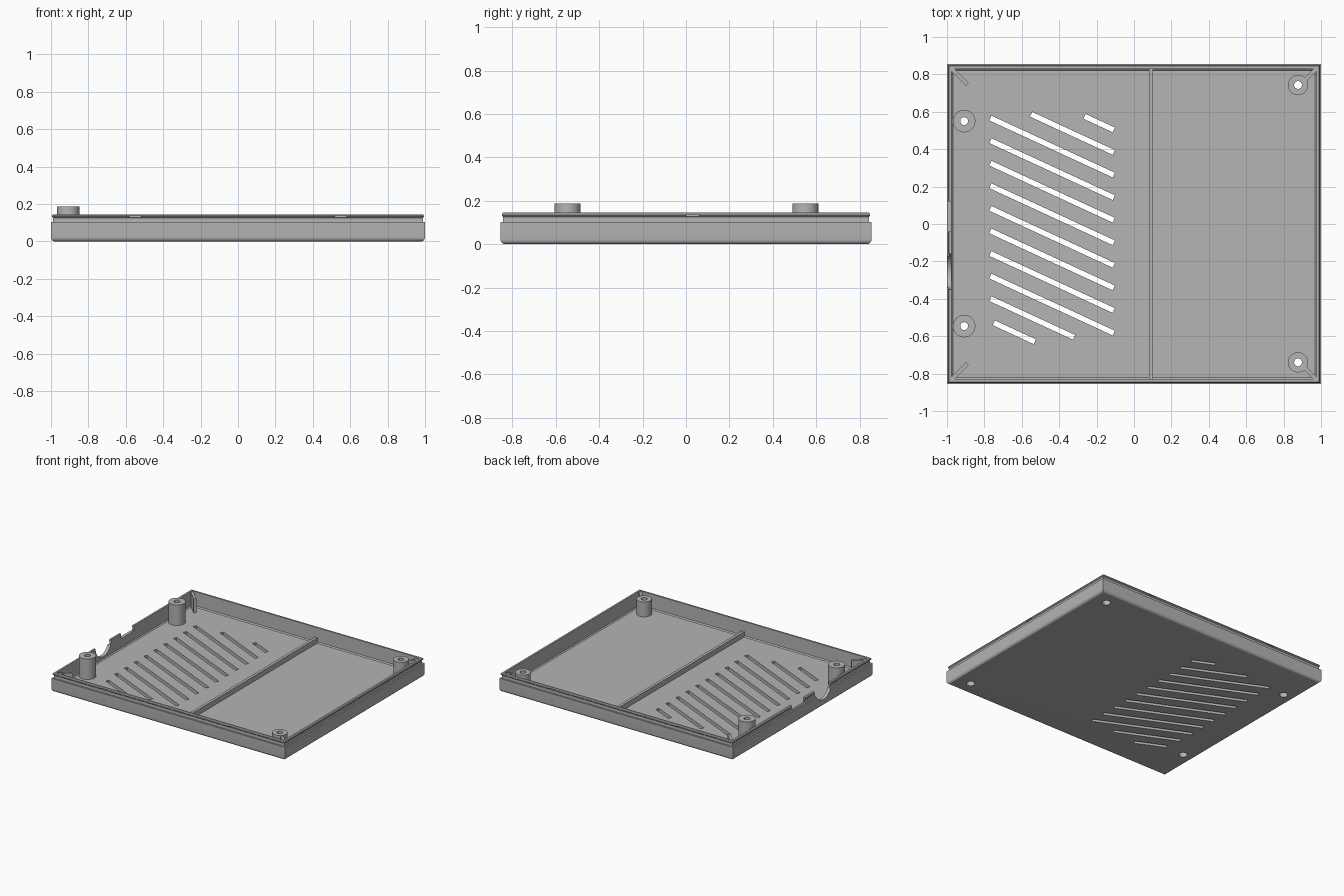
import bpy, bmesh, math
from mathutils import Matrix, Vector

if "Cube" in bpy.data.objects:
    bpy.data.objects.remove(bpy.data.objects["Cube"])

HX, HY = 1.0, 0.855          # outer half sizes
FLOOR, RIM = 0.028, 0.145    # floor top and rim height

grey = bpy.data.materials.new("plain_grey")
grey.diffuse_color = (0.46, 0.46, 0.46, 1)
grey.use_nodes = True
grey.node_tree.nodes["Principled BSDF"].inputs["Base Color"].default_value = grey.diffuse_color


def finish(bm, name, smooth=False):
    bmesh.ops.recalc_face_normals(bm, faces=bm.faces[:])
    me = bpy.data.meshes.new(name)
    bm.to_mesh(me)
    bm.free()
    me.materials.append(grey)
    ob = bpy.data.objects.new(name, me)
    bpy.context.collection.objects.link(ob)
    if smooth:
        bpy.ops.object.select_all(action='DESELECT')
        ob.select_set(True)
        bpy.context.view_layer.objects.active = ob
        bpy.ops.object.shade_smooth_by_angle(angle=math.radians(35))
    return ob


def add_box(bm, loc, size, turn=0.0):
    m = Matrix.Translation(loc) @ Matrix.Rotation(turn, 4, 'Z') @ Matrix.Diagonal((*size, 1))
    bmesh.ops.create_cube(bm, size=1, matrix=m)


def add_cyl(bm, loc, r, depth, axis='Z', seg=32):
    m = Matrix.Translation(loc)
    if axis == 'X':
        m = m @ Matrix.Rotation(math.pi / 2, 4, 'Y')
    bmesh.ops.create_cone(bm, cap_ends=True, segments=seg, radius1=r, radius2=r,
                          depth=depth, matrix=m)


# Tray shell: rectangular rings following the wall section (inset, height)
R = 0.022
section = [(R * (1 - math.sin(a)), R * (1 - math.cos(a)))
           for a in (math.radians(d) for d in range(0, 91, 15))]
section += [(0, 0.103), (0.012, 0.103), (0.012, 0.126), (0.006, 0.132),
            (0.006, 0.138), (0.011, RIM), (0.025, RIM), (0.025, FLOOR + 0.008),
            (0.033, FLOOR)]
bm = bmesh.new()
rings = [[bm.verts.new((sx * (HX - i), sy * (HY - i), z))
          for sx, sy in ((-1, -1), (1, -1), (1, 1), (-1, 1))] for i, z in section]
for a, b in zip(rings, rings[1:]):
    for k in range(4):
        n = (k + 1) % 4
        bm.faces.new((a[k], a[n], b[n], b[k]))
bm.faces.new(rings[0])
bm.faces.new(rings[-1])
shell = finish(bm, "tray_shell")

# Cutters: slanted vents, screw holes, cable openings and snap slots
posts = [(-0.908, 0.55, 0.06, 0.187), (-0.908, -0.546, 0.06, 0.187),
         (0.877, 0.743, 0.054, 0.143), (0.877, -0.74, 0.054, 0.143)]
cut = bmesh.new()
slope = math.radians(-24.8)
starts = {0: -0.265, 1: -0.55, 11: -0.75}
ends = {10: -0.32, 11: -0.53}
for i in range(12):
    x0, x1 = starts.get(i, -0.768), ends.get(i, -0.108)
    xm = (x0 + x1) / 2
    ym = 0.503 - 0.1207 * i + math.tan(slope) * (xm + 0.108)
    add_box(cut, (xm, ym, 0.015), ((x1 - x0) / math.cos(slope), 0.028, 0.08), slope)
for x, y, r, top in posts:
    add_cyl(cut, (x, y, 0.01), 0.03, 0.06)
add_cyl(cut, (-0.99, -0.255, RIM), 0.095, 0.08, 'X', 48)
add_box(cut, (-0.99, 0.04, 0.155), (0.08, 0.16, 0.1))
for s in (-1, 1):
    for x in (-0.55, 0.55):
        add_box(cut, (x, s * HY, 0.133), (0.062, 0.03, 0.009))
add_box(cut, (HX, 0.03, 0.133), (0.03, 0.062, 0.009))
cutter = finish(cut, "cutter")
cutter.hide_render = True

mod = shell.modifiers.new("openings", 'BOOLEAN')
mod.operation, mod.solver, mod.object = 'DIFFERENCE', 'EXACT', cutter
bpy.ops.object.select_all(action='DESELECT')
bpy.context.view_layer.objects.active = shell
shell.select_set(True)
bpy.ops.object.modifier_apply(modifier=mod.name)
bpy.ops.object.shade_smooth_by_angle(angle=math.radians(20))
bpy.data.objects.remove(cutter)

# Screw posts: turned tubes with a wider screw-head recess underneath
for n, (x, y, r, top) in enumerate(posts):
    prof = [(0.03, 0.02), (r, 0.02), (r, top), (0.021, top), (0.021, 0.06), (0.03, 0.06)]
    bm = bmesh.new()
    seg = 32
    loops = [[bm.verts.new((x + p * math.cos(2 * math.pi * k / seg),
                            y + p * math.sin(2 * math.pi * k / seg), z))
              for k in range(seg)] for p, z in prof]
    for a, b in zip(loops, loops[1:] + loops[:1]):
        for k in range(seg):
            m = (k + 1) % seg
            bm.faces.new((a[k], a[m], b[m], b[k]))
    finish(bm, f"screw_post_{n + 1}", True)

# Cross rib dividing the floor
bm = bmesh.new()
add_box(bm, (0.09, 0, 0.044), (0.022, 2 * HY - 0.044, 0.048))
finish(bm, "cross_rib")

# Diagonal corner braces
for n, (sx, sy, reach) in enumerate([(-1, 1, 0.125), (-1, -1, 0.125),
                                     (1, 1, 0.09), (1, -1, 0.09)]):
    c = Vector((sx * 0.98, sy * 0.835, 0.08))
    d = Vector((-sx, -sy, 0)).normalized()
    bm = bmesh.new()
    add_box(bm, c + d * reach / 2, (reach, 0.02, 0.115), math.atan2(d.y, d.x))
    finish(bm, f"corner_brace_{n + 1}")
